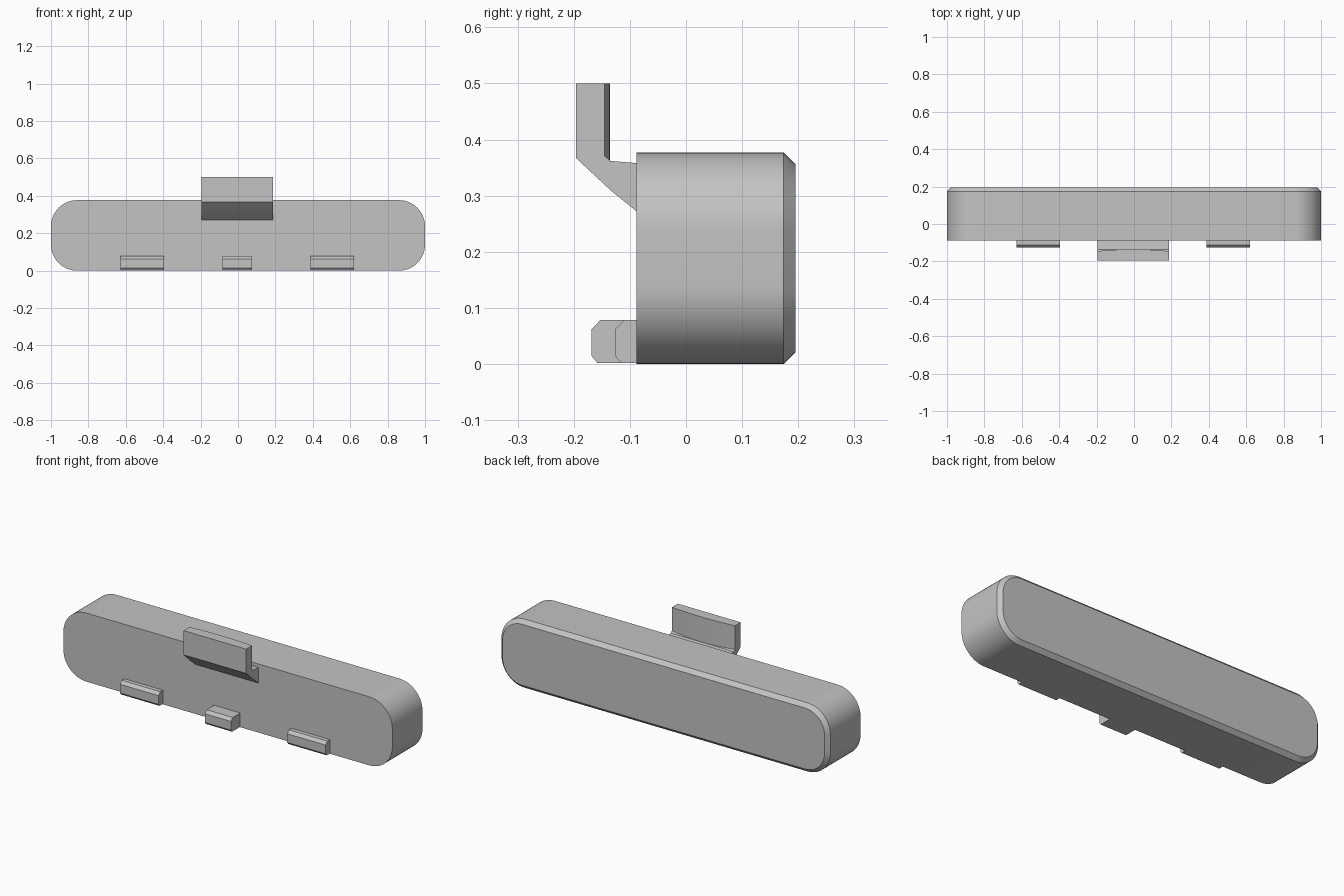
import bpy, bmesh, math

cube = bpy.data.objects.get("Cube")
if cube:
    bpy.data.objects.remove(cube, do_unlink=True)

grey = bpy.data.materials.new("neutral grey")
grey.use_nodes = True
GREY = (0.55, 0.55, 0.55, 1)
grey.diffuse_color = GREY
grey.node_tree.nodes["Principled BSDF"].inputs["Base Color"].default_value = GREY


def loft(name, rings):
    """Skin a row of matching closed rings and cap both ends."""
    bm = bmesh.new()
    rows = [[bm.verts.new(p) for p in ring] for ring in rings]
    n = len(rows[0])
    for a, b in zip(rows, rows[1:]):
        for i in range(n):
            j = (i + 1) % n
            bm.faces.new((a[i], a[j], b[j], b[i]))
    bm.faces.new(rows[0])
    bm.faces.new(rows[-1])
    bmesh.ops.recalc_face_normals(bm, faces=bm.faces)
    mesh = bpy.data.meshes.new(name)
    bm.to_mesh(mesh)
    bm.free()
    mesh.materials.append(grey)
    obj = bpy.data.objects.new(name, mesh)
    bpy.context.collection.objects.link(obj)
    bpy.ops.object.select_all(action='DESELECT')
    obj.select_set(True)
    bpy.context.view_layer.objects.active = obj
    bpy.ops.object.shade_smooth_by_angle(angle=math.radians(30))
    return obj


# Body: rounded bar with a chamfered back rim
HEIGHT, RADIUS, CHAMFER = 0.377, 0.14, 0.021


def rounded_ring(y, inset, steps=14):
    ring = []
    for corner, (sx, sz) in enumerate(((1, 1), (-1, 1), (-1, -1), (1, -1))):
        for k in range(steps + 1):
            a = math.pi / 2 * (corner + k / steps)
            r = RADIUS - inset
            ring.append((sx * (1 - RADIUS) + r * math.cos(a), y,
                         HEIGHT / 2 + sz * (HEIGHT / 2 - RADIUS) + r * math.sin(a)))
    return ring


FRONT, BACK = -0.088, 0.195
loft("body", [rounded_ring(FRONT, 0), rounded_ring(BACK - CHAMFER, 0),
              rounded_ring(BACK, CHAMFER)])

# Clip: bent arm whose upright has a gently bulging back face
MID = -0.004


def clip_ring(t):
    bulge = 0.0095 * (1 - t * t)
    y = -0.145 + bulge
    profile = [(-0.196, 0.5), (-0.196, 0.367), (-0.135, 0.31), (FRONT, 0.272),
               (FRONT, 0.358), (-0.135, 0.362), (y, 0.371 - 0.9 * bulge), (y, 0.5)]
    return [(MID + 0.191 * t, py, pz) for py, pz in profile]


loft("clip", [clip_ring(i / 8 - 1) for i in range(17)])


# Lower lugs: small blocks with chamfered front edges
def lug(name, x, half_width, y):
    profile = [(FRONT, 0.002), (y + 0.01, 0.002), (y, 0.014), (y, 0.062),
               (y + 0.015, 0.078), (FRONT, 0.078)]
    loft(name, [[(MID + x + s * half_width, py, pz) for py, pz in profile]
                for s in (-1, 1)])


lug("centre_lug", 0, 0.079, -0.168)
for side, sign in (("left", 1), ("right", -1)):
    lug(side + "_lug", sign * 0.508, 0.117, -0.126)
